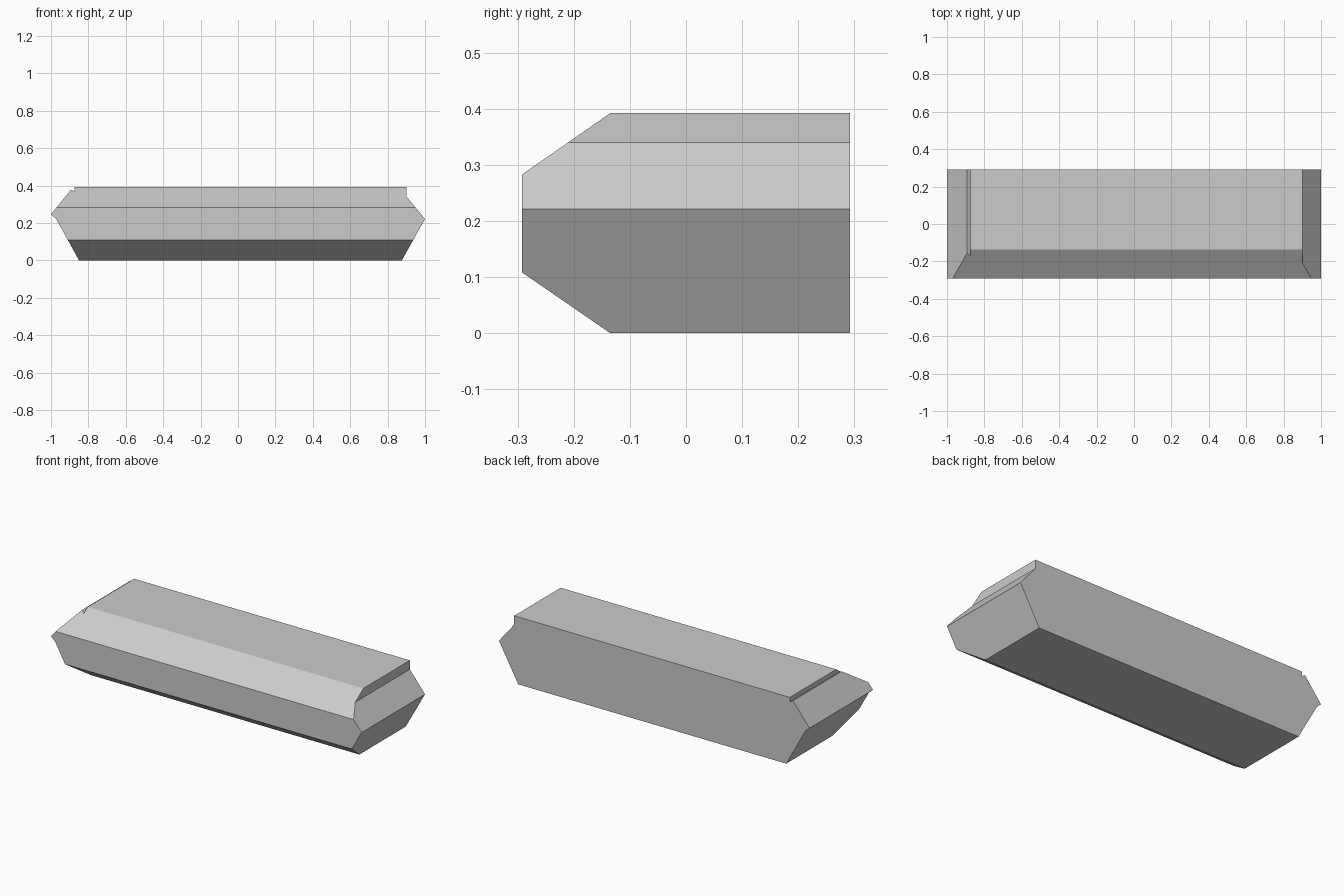
import bpy
import bmesh
from mathutils import Vector

cube = bpy.data.objects.get("Cube")
if cube:
    bpy.data.objects.remove(cube, do_unlink=True)

HALF_DEPTH = 0.292
HEIGHT = 0.392

# Single grey material
grey = bpy.data.materials.new("plain grey")
grey.use_nodes = True
colour = (0.6, 0.6, 0.6, 1)
grey.diffuse_color = colour
grey.node_tree.nodes["Principled BSDF"].inputs["Base Color"].default_value = colour

# End-to-end outline: sloped ends, a step at +x and a groove at -x
outline = [(-0.85, 0), (0.876, 0), (1, 0.221), (0.902, 0.34), (0.902, HEIGHT),
           (-0.873, HEIGHT), (-0.873, 0.366), (-0.893, 0.378),
           (-1, 0.246), (-0.972, 0.221)]

bm = bmesh.new()
profile = bm.faces.new([bm.verts.new((x, -HALF_DEPTH, z)) for x, z in outline])
extruded = bmesh.ops.extrude_face_region(bm, geom=[profile], use_keep_orig=True)
moved = [g for g in extruded["geom"] if isinstance(g, bmesh.types.BMVert)]
bmesh.ops.translate(bm, verts=moved, vec=(0, 2 * HALF_DEPTH, 0))


def chamfer(start, end):
    """Cut off the front corner along the line between two (y, z) points."""
    dy, dz = end[0] - start[0], end[1] - start[1]
    cut = bmesh.ops.bisect_plane(
        bm, geom=bm.verts[:] + bm.edges[:] + bm.faces[:],
        plane_co=Vector((0, start[0], start[1])),
        plane_no=Vector((0, -dz, dy)), clear_outer=True)
    edges = [g for g in cut["geom_cut"] if isinstance(g, bmesh.types.BMEdge)]
    bmesh.ops.contextual_create(bm, geom=edges)


# Front chamfers, lower then upper
chamfer((-0.135, 0), (-HALF_DEPTH, 0.108))
chamfer((-HALF_DEPTH, 0.283), (-0.135, HEIGHT))

# Finished solid with outward faces
bmesh.ops.recalc_face_normals(bm, faces=bm.faces[:])
mesh = bpy.data.meshes.new("stepped_bar")
bm.to_mesh(mesh)
bm.free()
mesh.materials.append(grey)
bar = bpy.data.objects.new("stepped_bar", mesh)
bpy.context.collection.objects.link(bar)
